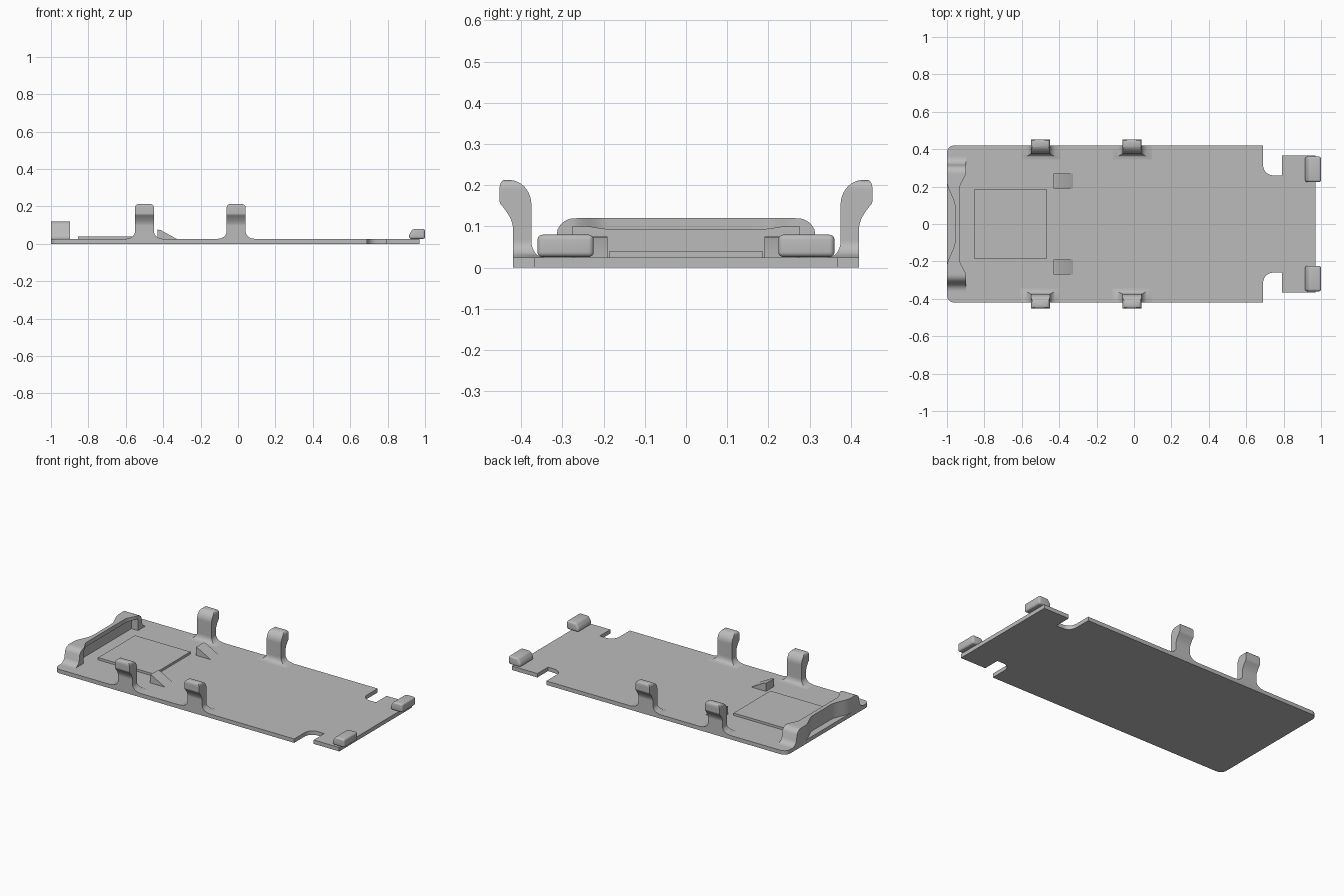
import bpy
import bmesh
import math

cube = bpy.data.objects.get("Cube")
if cube:
    bpy.data.objects.remove(cube, do_unlink=True)

grey = bpy.data.materials.new("plain grey")
grey.use_nodes = True
grey.diffuse_color = (0.5, 0.5, 0.5, 1)
grey.node_tree.nodes["Principled BSDF"].inputs["Base Color"].default_value = (0.5, 0.5, 0.5, 1)

BASE = 0.025   # top of the plate


def loft(name, rings, bevel=0.0):
    """Join rings of equal point count into a closed solid."""
    bm = bmesh.new()
    loops = [[bm.verts.new(p) for p in ring] for ring in rings]
    n = len(loops[0])
    for a, b in zip(loops, loops[1:]):
        for i in range(n):
            j = (i + 1) % n
            bm.faces.new((a[i], a[j], b[j], b[i]))
    bm.faces.new(loops[0])
    bm.faces.new(loops[-1])
    bmesh.ops.remove_doubles(bm, verts=bm.verts, dist=1e-5)
    bmesh.ops.recalc_face_normals(bm, faces=bm.faces)
    if bevel:
        bmesh.ops.bevel(bm, geom=list(bm.edges), offset=bevel, segments=5,
                        profile=0.5, affect='EDGES', clamp_overlap=True)
    mesh = bpy.data.meshes.new(name)
    bm.to_mesh(mesh)
    bm.free()
    mesh.materials.append(grey)
    ob = bpy.data.objects.new(name, mesh)
    bpy.context.collection.objects.link(ob)
    bpy.ops.object.select_all(action='DESELECT')
    ob.select_set(True)
    bpy.context.view_layer.objects.active = ob
    bpy.ops.object.shade_smooth_by_angle(angle=math.radians(35))
    return ob


def prism_z(name, outline, z0, z1):
    return loft(name, [[(x, y, z) for x, y in outline] for z in (z0, z1)])


def prism_y(name, outline, y0, y1, bevel=0.0):
    return loft(name, [[(x, y, z) for x, z in outline] for y in (y0, y1)], bevel)


def arc(cx, cy, r, a0, a1, steps=8):
    angles = [math.radians(a0 + (a1 - a0) * i / steps) for i in range(steps + 1)]
    return [(cx + r * math.cos(a), cy + r * math.sin(a)) for a in angles]


def blend(v, a, b, start, end):
    """Smooth step from a to b as v goes from start to end."""
    t = min(max((v - start) / (end - start), 0), 1)
    return a + (b - a) * t * t * (3 - 2 * t)


# Plate with rounded rear corners and two notches near the other end
half = arc(-0.96, 0.38, 0.04, 180, 90)
half += [(0.69, 0.42)] + arc(0.745, 0.315, 0.055, 180, 270)
half += [(0.79, 0.26), (0.79, 0.367), (0.97, 0.367)]
prism_z("base_plate", half + [(x, -y) for x, y in reversed(half)], 0, BASE)

# Raised pad
pad = [(-0.855, -0.185), (-0.465, -0.185), (-0.465, 0.185), (-0.855, 0.185)]
prism_z("raised_pad", pad, 0.02, 0.04)


# Side clip: horizontal sections with a flared foot and an outward hook
def clip(name, cx, side):
    levels = [0.02] + [BASE + 0.005 * i for i in range(37)] + [0.208, 0.211, 0.213]
    rings = []
    for z in sorted(levels):
        foot = max(0, 0.065 - max(z, BASE)) / 0.04
        flare = 1 - math.sqrt(max(0, 1 - foot * foot))
        top = max(0, z - 0.193) / 0.02
        shrink = 0.02 * (1 - math.sqrt(max(0, 1 - top * top)))
        w = 0.051 + 0.055 * flare - shrink
        arch = min(max(0, z - 0.153) / 0.06, 1)
        y_in = 0.375 - 0.03 * flare + 0.055 * (1 - math.sqrt(1 - arch * arch))
        hook = min(max(0, z - 0.1) / 0.057, 1)
        y_out = 0.42 + 0.032 * hook ** 1.6 - shrink * 0.6
        rings.append([(cx - w, side * y_in, z), (cx + w, side * y_in, z),
                      (cx + w, side * y_out, z), (cx - w, side * y_out, z)])
    loft(name, rings)


# End bracket: sections along y, with a waisted wall and an overhanging lip
def bracket_section(y, pocket):
    a = abs(y)
    if a < 0.27:
        top = 0.12
    elif a < 0.315:
        top = 0.075 + math.sqrt(max(0, 0.045 ** 2 - (a - 0.27) ** 2))
    else:
        top = 0.07 - math.sqrt(max(0, 0.045 ** 2 - (a - 0.36) ** 2))
    x_out = blend(a, -0.957, -1, 0.09, 0.23)
    x_in = blend(a, -0.932, -0.897, 0.19, 0.28)
    wall = -0.943 if pocket else x_in
    lip = min(top, blend(a, 0.093, 0.1, 0.19, 0.25))
    return [(x_out, y, 0.02), (x_out, y, top), (x_in, y, top),
            (x_in, y, lip), (wall, y, lip), (wall, y, 0.02)]


side_ys = [0.275 + 0.085 * i / 14 for i in range(15)]
inner_ys = [0.275 * i / 24 for i in range(-24, 25)]
sections = [bracket_section(-y, False) for y in reversed(side_ys)]
sections += [bracket_section(y, True) for y in inner_ys]
sections += [bracket_section(y, False) for y in side_ys]
loft("end_bracket", sections)

# Parts mirrored on both sides
for label, side in (("left", 1), ("right", -1)):
    # "left" and "right" here follow the two long edges
    clip(f"{label}_rear_clip", -0.5, side)
    clip(f"{label}_middle_clip", -0.01, side)
    ramp = [(-0.43, 0.02), (-0.43, 0.076), (-0.415, 0.074),
            (-0.325, BASE), (-0.325, 0.02)]
    prism_y(f"{label}_ramp_stop", ramp, side * 0.19, side * 0.27)
    bumper = [(0.915, 0.026), (1, 0.026), (1, 0.08), (0.935, 0.08), (0.915, 0.05)]
    prism_y(f"{label}_end_bumper", bumper, side * 0.224, side * 0.36, 0.018)
